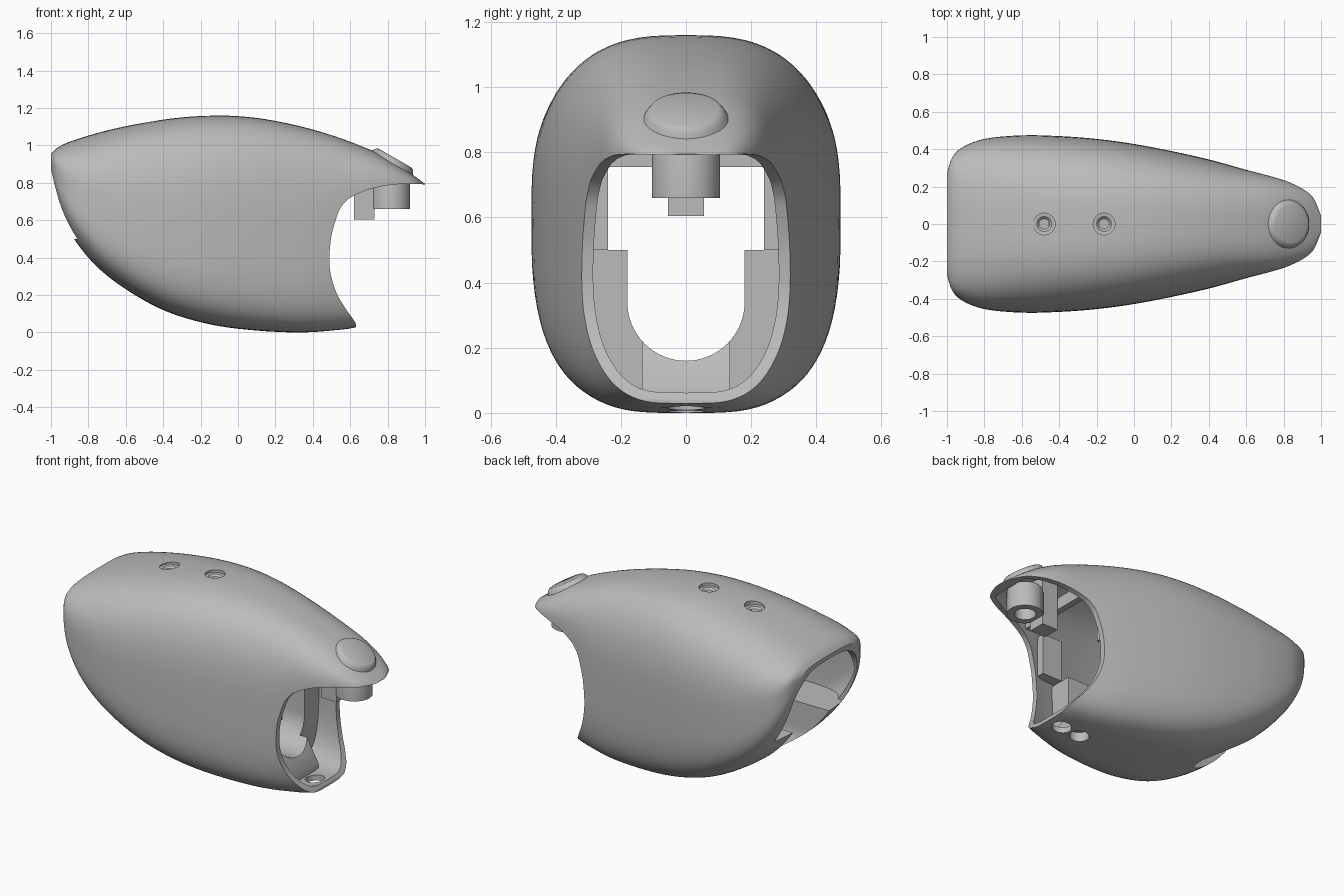
import bpy, bmesh, math
from mathutils import Matrix, Vector

cube = bpy.data.objects.get("Cube")
if cube:
    bpy.data.objects.remove(cube, do_unlink=True)

grey = bpy.data.materials.new("plain_grey")
grey.use_nodes = True
grey.diffuse_color = (0.5, 0.5, 0.5, 1)
grey.node_tree.nodes["Principled BSDF"].inputs["Base Color"].default_value = (0.5, 0.5, 0.5, 1)


def loft(name, rings, matrix=Matrix()):
    """Skin a list of equally sized rings and cap both ends."""
    bm = bmesh.new()
    rows = [[bm.verts.new(matrix @ Vector(p)) for p in ring] for ring in rings]
    count = len(rows[0])
    for a, b in zip(rows, rows[1:]):
        for i in range(count):
            j = (i + 1) % count
            bm.faces.new((a[i], a[j], b[j], b[i]))
    bm.faces.new(rows[0])
    bm.faces.new(rows[-1])
    bmesh.ops.recalc_face_normals(bm, faces=bm.faces)
    mesh = bpy.data.meshes.new(name)
    bm.to_mesh(mesh)
    bm.free()
    mesh.materials.append(grey)
    obj = bpy.data.objects.new(name, mesh)
    bpy.context.scene.collection.objects.link(obj)
    return obj


def lathe(name, profile, matrix, sides=48):
    """Revolve (radius, height) pairs about the local z axis."""
    turns = [2 * math.pi * i / sides for i in range(sides)]
    return loft(name, [[(r * math.cos(t), r * math.sin(t), z) for t in turns]
                       for r, z in profile], matrix)


def prism_x(name, outline, x):
    return loft(name, [[(u, y, z) for y, z in outline] for u in x])


def prism_y(name, outline, y):
    return loft(name, [[(x, v, z) for x, z in outline] for v in y])


def box(name, x, y, z):
    return prism_x(name, [(y[0], z[0]), (y[1], z[0]), (y[1], z[1]), (y[0], z[1])], x)


def curve(points, x):
    """Smooth interpolation through (x, value) points."""
    def slope(i):
        a, b = points[max(i - 1, 0)], points[min(i + 1, len(points) - 1)]
        return (b[1] - a[1]) / (b[0] - a[0])
    k = 0
    while k < len(points) - 2 and x > points[k + 1][0]:
        k += 1
    (xa, va), (xb, vb) = points[k], points[k + 1]
    d = xb - xa
    t = (x - xa) / d
    return ((1 + 2 * t) * (1 - t) ** 2 * va + t * (1 - t) ** 2 * d * slope(k)
            + t * t * (3 - 2 * t) * vb + t * t * (t - 1) * d * slope(k + 1))


def cut(target, cutter):
    cutter.hide_render = True
    mod = target.modifiers.new("cut", "BOOLEAN")
    mod.operation = "DIFFERENCE"
    mod.solver = "EXACT"
    mod.object = cutter
    bpy.context.view_layer.objects.active = target
    bpy.ops.object.modifier_apply(modifier=mod.name)
    bpy.data.objects.remove(cutter, do_unlink=True)


# Body guide curves along x: crown, belly, half width and widest height
CROWN = [(-1, .955), (-.97, .985), (-.9, 1.02), (-.7, 1.08), (-.5, 1.122), (-.3, 1.15), (-.1, 1.16),
         (.1, 1.147), (.3, 1.11), (.5, 1.055), (.7, .98), (.8, .93), (.9, .867), (1, .795)]
BELLY = [(-1, .86), (-.98, .76), (-.95, .65), (-.9, .54), (-.85, .46), (-.75, .345), (-.6, .23),
         (-.4, .12), (-.2, .055), (0, .02), (.3, 0), (.5, .01), (.65, .035), (1, .2)]
WIDTH = [(-1, .27), (-.98, .34), (-.95, .385), (-.9, .42), (-.8, .455), (-.6, .474), (-.4, .47),
         (-.2, .455), (0, .428), (.2, .39), (.4, .345), (.6, .29), (.8, .235), (.9, .19),
         (.96, .14), (1, .05)]
WIDEST = [(-1, .9), (-.9, .77), (-.6, .62), (0, .57), (.4, .58), (.7, .73), (1, .785)]


def section(x, inset=0, sides=96):
    mid = curve(WIDEST, x)
    half = curve(WIDTH, x) - inset
    up = curve(CROWN, x) - inset - mid
    down = mid - curve(BELLY, x) - inset
    ring = []
    for i in range(sides):
        a = 2 * math.pi * i / sides
        c, s = math.cos(a), math.sin(a)
        power = 2 / (2.9 if s >= 0 else 4)
        ring.append((x, half * math.copysign(abs(c) ** power, c),
                     mid + (up if s >= 0 else -down) * abs(s) ** power))
    return ring


def hull(name, start, end, inset, steps):
    xs = [(start + end) / 2 - (end - start) / 2 * math.cos(math.pi * i / steps)
          for i in range(steps + 1)]
    return loft(name, [section(x, inset) for x in xs])


# Shell with a cavity that keeps a solid cradle and a sloped floor block
shell = hull("body_shell", -1, 1, 0, 64)
cavity = hull("cavity_cutter", -.95, .93, .035, 48)
cut(cavity, box("cradle_keep", (-1.2, .34), (-.6, .6), (-.2, .5)))
cut(cavity, prism_y("block_keep", [(.2, -.1), (.47, -.1), (.47, .075), (.39, .22), (.2, .22)],
                    (-.135, .135)))
cut(shell, cavity)

# Concave front opening that leaves the nose above and the lip below
MOUTH = [(.045, .632), (.08, .61), (.12, .58), (.22, .523), (.35, .49), (.5, .497),
         (.6, .522), (.67, .55), (.715, .59)]
side = [(curve(MOUTH, z), z) for z in [.045 + .67 * i / 28 for i in range(29)]]
side += [(.64, .742), (.7, .765), (.76, .78), (.84, .792), (.92, .795), (1.3, .78),
         (1.3, -.2), (.635, -.2)]
cut(shell, prism_y("front_cutter", side, (-.8, .8)))

# Round-bottomed channel along the cradle and the wide rear arch above it
turns = [math.pi * i / 32 for i in range(33)]
channel = [(-.18 * math.cos(a), .34 - .18 * math.sin(a)) for a in turns]
cut(shell, prism_x("channel_cutter", channel + [(.18, .56), (-.18, .56)], (-1.3, .46)))
arch = [(.34 * math.copysign(abs(math.cos(a)) ** .6, math.cos(a)),
         .5 + .43 * abs(math.sin(a)) ** .6) for a in turns]
cut(shell, prism_x("arch_cutter", arch, (-1.3, -.6)))

# Stepped screw holes in the crown, plain holes in the lip
for x in (-.48, -.16):
    cut(shell, lathe("crown_hole_cutter",
                     [(.028, -.031), (.04, -.02), (.058, -.018), (.058, .15)],
                     Matrix.Translation((x, 0, curve(CROWN, x)))))
for x in (.41, .54):
    cut(shell, lathe("lip_hole_cutter", [(.057, -.1), (.057, .06)], Matrix.Translation((x, 0, 0))))

# Raised oval pad blending into the nose
tilt = Matrix.Translation((.84, 0, .932)) @ Matrix.Rotation(math.radians(30), 4, "Y")
pad = lathe("nose_pad", [(.142, -.055), (.132, -.036), (.122, -.018), (.112, -.005), (.1, 0)], tilt)

# Hollow boss, block and cross rib under the nose
boss = lathe("nose_boss", [(.1, .82), (.105, .8), (.105, .66), (.062, .66), (.062, .77)],
             Matrix.Translation((.815, 0, 0)))
box("nose_block", (.62, .73), (-.055, .055), (.605, .92))
box("nose_rib", (.56, .6), (-.25, .25), (.755, .83))

# Inner side tabs behind the front rim
for name, s in (("left_tab", 1), ("right_tab", -1)):
    box(name, (.34, .48), sorted((s * .24, s * .305)), (.5, .76))

for obj in (shell, pad, boss):
    bpy.ops.object.select_all(action="DESELECT")
    obj.select_set(True)
    bpy.context.view_layer.objects.active = obj
    bpy.ops.object.shade_smooth_by_angle(angle=math.radians(32))
